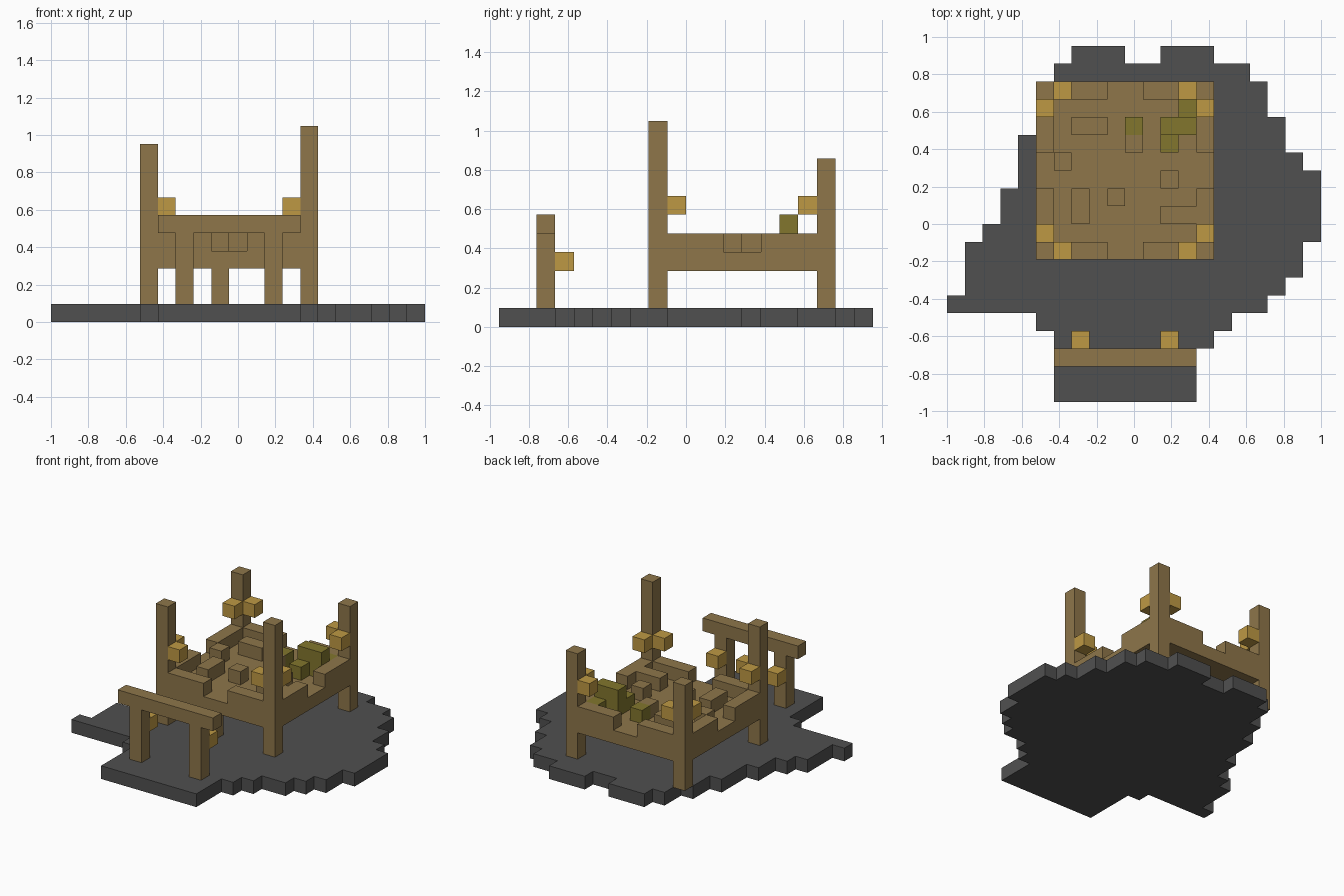
import bpy, bmesh
from mathutils import Vector

if "Cube" in bpy.data.objects:
    bpy.data.objects.remove(bpy.data.objects["Cube"], do_unlink=True)

U = 2 / 21                          # edge of one cell
ORIGIN = Vector((-1, -10 * U, 0))


def material(name, rgb):
    lin = [((c / 255 + 0.055) / 1.055) ** 2.4 for c in rgb] + [1]
    m = bpy.data.materials.new(name)
    m.use_nodes = True
    m.diffuse_color = lin
    m.node_tree.nodes["Principled BSDF"].inputs["Base Color"].default_value = lin
    return m


STONE = material("dark_stone", (80, 80, 80))
WOOD = material("brown_wood", (142, 118, 74))
GOLD = material("lantern_gold", (190, 153, 68))
OLIVE = material("olive_green", (130, 118, 45))


def box(x, y, z, w=1, d=1, h=1):
    """Cells of a block from its lowest corner and its size."""
    return {(i, j, k) for i in range(x, x + w)
            for j in range(y, y + d) for k in range(z, z + h)}


def build(name, mat, *blocks):
    """Skin the joined blocks with outer faces only."""
    cells = set().union(*blocks)
    bm = bmesh.new()
    for c in cells:
        for axis in range(3):
            for side in (0, 1):
                n = list(c)
                n[axis] += 2 * side - 1
                if tuple(n) in cells:
                    continue
                a, b = (axis + 1) % 3, (axis + 2) % 3
                ring = []
                for da, db in ((0, 0), (1, 0), (1, 1), (0, 1)):
                    p = Vector(c)
                    p[axis] += side
                    p[a] += da
                    p[b] += db
                    ring.append(bm.verts.new(ORIGIN + p * U))
                bm.faces.new(ring if side else ring[::-1])
    bmesh.ops.remove_doubles(bm, verts=bm.verts[:], dist=U / 100)
    bmesh.ops.dissolve_limit(bm, angle_limit=0.01, verts=bm.verts[:], edges=bm.edges[:])
    me = bpy.data.meshes.new(name)
    bm.to_mesh(me)
    bm.free()
    me.materials.append(mat)
    ob = bpy.data.objects.new(name, me)
    bpy.context.scene.collection.objects.link(ob)
    return ob


# Ragged stone ground: start and end of each row, front to back
rows = [(6, 14), (6, 14), (6, 14), (6, 15), (5, 16), (0, 18), (1, 19), (1, 20),
        (1, 20), (2, 21), (3, 21), (3, 21), (4, 21), (4, 20), (4, 19), (5, 19),
        (5, 18), (6, 18), (6, 17), (7, 10), (12, 15)]
build("ground", STONE, *[box(a, min(j, 19), 0, b - a) for j, (a, b) in enumerate(rows)])

# Raised platform with a low wall that has a gap in the middle of each side
wall = []
for s in (6, 11):
    for edge in (0, 9):
        wall.append(box(s, 8 + edge, 4, w=3))
        wall.append(box(5 + edge, s + 3, 4, d=3))
build("platform", WOOD, box(5, 8, 3, 10, 10), *wall)
build("platform_prop", WOOD, box(9, 8, 1, h=2))

# Corner posts, each with two lanterns
for name, x, y, top in (("front_right", 5, 8, 10), ("front_left", 14, 8, 11),
                        ("back_right", 5, 17, 9), ("back_left", 14, 17, 9)):
    build(name + "_post", WOOD, box(x, y, 1, h=top - 1))
    build(name + "_lantern_side", GOLD, box(x + (1 if x == 5 else -1), y, 6))
    build(name + "_lantern_inner", GOLD, box(x, y + (1 if y == 8 else -1), 6))

# Loose wooden blocks on the platform
for n, (x, y, w, d) in enumerate(((7, 15, 2, 1), (10, 14, 1, 1), (6, 13, 1, 1),
                                  (12, 12, 1, 1), (9, 11, 1, 1), (7, 10, 1, 2),
                                  (12, 10, 2, 1))):
    build(f"rubble_{n}", WOOD, box(x, y, 4, w, d))

# Olive heap
build("olive_heap", OLIVE, box(12, 15, 4, w=2, h=2), box(13, 16, 4), box(12, 14, 4))
build("olive_block", OLIVE, box(10, 15, 4))

# Front gateway with lanterns behind its legs
build("gate_beam", WOOD, box(6, 2, 5, w=8))
for side, x in (("right", 7), ("left", 12)):
    build(f"gate_{side}_leg", WOOD, box(x, 2, 1, h=4))
    build(f"gate_{side}_lantern", GOLD, box(x, 3, 3))
